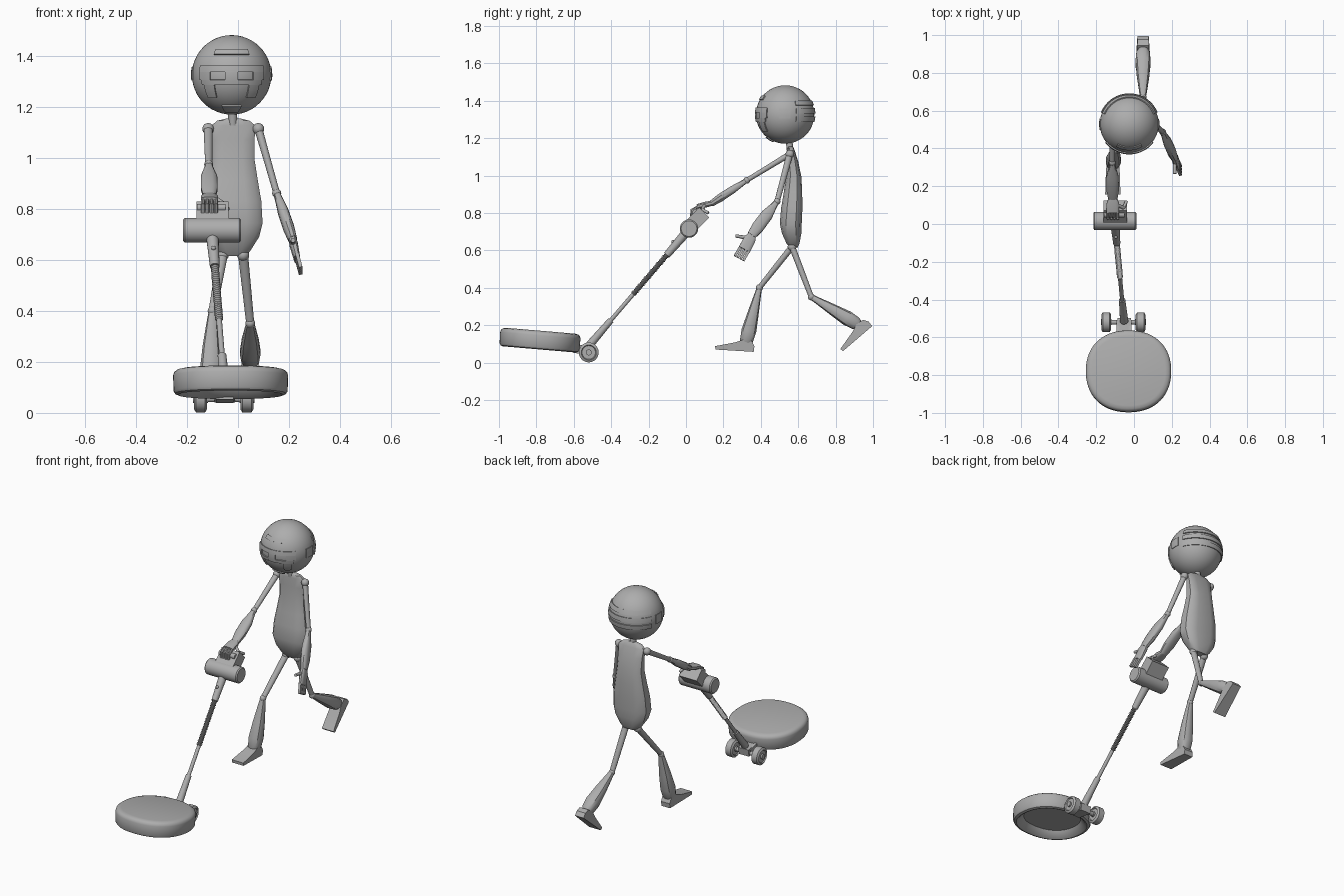
import bpy, bmesh, math
from mathutils import Vector as V

grey = bpy.data.materials.new("plain grey")
grey.diffuse_color = (0.42, 0.42, 0.42, 1)


def finish(name, bm, angle=35):
    bmesh.ops.recalc_face_normals(bm, faces=bm.faces)
    me = bpy.data.meshes.new(name)
    bm.to_mesh(me)
    bm.free()
    ob = bpy.data.objects.new(name, me)
    bpy.context.collection.objects.link(ob)
    me.materials.append(grey)
    bpy.ops.object.select_all(action='DESELECT')
    ob.select_set(True)
    bpy.context.view_layer.objects.active = ob
    bpy.ops.object.shade_smooth_by_angle(angle=math.radians(angle))
    return ob


def loft(name, p0, p1, rings, hint=(1, 0, 0), n=16, power=1.0):
    """Rings of (t, half_u, half_v, shift_v) along p0-p1; power < 1 is boxier."""
    p0, p1 = V(p0), V(p1)
    w = (p1 - p0).normalized()
    u = V(hint) - w * w.dot(V(hint))
    u.normalize()
    v = w.cross(u)
    bm = bmesh.new()
    loops = []
    for r in rings:
        c = p0.lerp(p1, r[0]) + v * (r[3] if len(r) > 3 else 0)
        loop = []
        for i in range(n):
            a = 2 * math.pi * (i + 0.5) / n
            x, y = math.cos(a), math.sin(a)
            x = math.copysign(abs(x) ** power, x)
            y = math.copysign(abs(y) ** power, y)
            loop.append(bm.verts.new(c + u * x * r[1] + v * y * r[2]))
        loops.append(loop)
    for a, b in zip(loops, loops[1:]):
        for i in range(n):
            bm.faces.new((a[i], a[(i + 1) % n], b[(i + 1) % n], b[i]))
    bm.faces.new(loops[0])
    bm.faces.new(loops[-1])
    return finish(name, bm)


def rod(name, p0, p1, r0, r1=None, n=16):
    r1 = r1 or r0
    return loft(name, p0, p1, [(0, r0, r0), (1, r1, r1)], (1, 0.3, 0.1), n)


def ball(name, c, r, seg=16):
    bm = bmesh.new()
    bmesh.ops.create_uvsphere(bm, u_segments=seg, v_segments=seg // 2, radius=r)
    bmesh.ops.translate(bm, vec=V(c), verts=bm.verts)
    return finish(name, bm)


def box(name, p0, p1, hu, hv, hint=(1, 0, 0)):
    s = math.sqrt(2)
    return loft(name, p0, p1, [(0, hu * s, hv * s), (1, hu * s, hv * s)], hint, 4)


# Head with raised mask plates
HEAD = V((-0.025, 0.53, 1.327))
ball("head", HEAD, 0.156, 48)


def plate(name, lon0, lon1, lat0, lat1, r=0.162):
    """Curved plate on the head; longitude 0 is the front."""
    bm = bmesh.new()
    n = max(2, int(abs(lon1 - lon0) / 6))
    m = max(2, int(abs(lat1 - lat0) / 6))

    def pt(i, j, rad):
        a = math.radians(lon0 + (lon1 - lon0) * i / n)
        b = math.radians(lat0 + (lat1 - lat0) * j / m)
        return HEAD + rad * V((math.sin(a) * math.cos(b), -math.cos(a) * math.cos(b), math.sin(b)))
    g = [[bm.verts.new(pt(i, j, r)) for j in range(m + 1)] for i in range(n + 1)]
    for i in range(n):
        for j in range(m):
            bm.faces.new((g[i][j], g[i + 1][j], g[i + 1][j + 1], g[i][j + 1]))
    ext = bmesh.ops.extrude_face_region(bm, geom=bm.faces[:])
    for q in [e for e in ext['geom'] if isinstance(e, bmesh.types.BMVert)]:
        q.co = HEAD + (q.co - HEAD).normalized() * 0.153
    return finish(name, bm)


plate("brow_band", -30, 30, 30, 39)
plate("mask_bridge", -9, 9, -14, 13)
plate("mask_top", -52, 52, 4, 13)
plate("mouth_guard", -22, 22, -66, -50)
for s, side in ((-1, "right"), (1, "left")):
    plate(side + "_mask_lower", s * 9, s * 48, -14, -7)
    plate(side + "_mask_edge", s * 32, s * 52, -7, 4)
    plate(side + "_cheek", s * 26, s * 44, -34, -14)
    plate(side + "_ear", s * 78, s * 100, -8, 12, 0.160)
for k, lat in enumerate((-14, 2, 18)):
    plate(f"back_band_{k}", 112, 248, lat, lat + 10)

# Torso and neck
loft("torso", (-0.018, 0.56, 0.615), (-0.018, 0.56, 1.155),
     [(0, 0.045, 0.022, 0.015), (0.04, 0.068, 0.035, 0.012), (0.14, 0.103, 0.053, 0.005),
      (0.24, 0.117, 0.060, 0.000), (0.40, 0.112, 0.058, 0.006), (0.55, 0.098, 0.050, 0.012),
      (0.70, 0.085, 0.042, 0.016), (0.85, 0.085, 0.031, 0.010), (0.95, 0.088, 0.021, 0.003),
      (0.985, 0.065, 0.017, 0), (1, 0.03, 0.012, 0)], n=12, power=0.62)
rod("neck", (-0.02, 0.557, 1.13), (-0.022, 0.55, 1.2), 0.018)

# Limb shapes: (t, half width, half depth)
UPPER = [(0, 0.018, 0.016), (0.5, 0.016, 0.014), (1, 0.014, 0.013)]
FOREARM = [(0, 0.014, 0.013), (0.12, 0.018, 0.015), (0.4, 0.033, 0.021), (0.75, 0.034, 0.022), (1, 0.025, 0.017)]
SHIN = [(0, 0.015, 0.015), (0.1, 0.02, 0.018), (0.45, 0.034, 0.031), (0.75, 0.041, 0.041),
        (0.93, 0.036, 0.036), (1, 0.026, 0.026)]

# Arms
ARMS = {"right": [(-0.117, 0.555, 1.115), (-0.115, 0.325, 0.975), (-0.112, 0.135, 0.85), (1, 0, 0)],
        "left": [(0.08, 0.555, 1.115), (0.152, 0.487, 0.862), (0.215, 0.35, 0.68), (0, 1, -0.6)]}
for side, (sh, el, wr, hint) in ARMS.items():
    ball(side + "_shoulder", sh, 0.023)
    loft(side + "_upper_arm", sh, el, UPPER, hint)
    ball(side + "_elbow", el, 0.018)
    loft(side + "_forearm", el, wr, FOREARM, hint, 12, 0.75)

# Left hand hanging open
loft("left_palm", (0.213, 0.354, 0.685), (0.232, 0.312, 0.605),
     [(0, 0.022, 0.014), (0.3, 0.032, 0.016), (1, 0.034, 0.012)], (0, 1, -0.6), 12, 0.6)
for k in range(4):
    o = V((0, 0.88, -0.47)) * (k - 1.5) * 0.017
    a = V((0.232, 0.314, 0.61)) + o
    box(f"left_finger_{k}", a, a + V((0.014, -0.03, -0.052)), 0.007, 0.007, (0, 1, -0.6))
rod("left_thumb_base", (0.218, 0.335, 0.665), (0.215, 0.30, 0.672), 0.010)
rod("left_thumb_tip", (0.215, 0.30, 0.672), (0.216, 0.265, 0.678), 0.009)

# Right hand gripping the handle
loft("right_palm", (-0.112, 0.14, 0.853), (-0.112, 0.06, 0.835),
     [(0, 0.022, 0.014), (0.4, 0.034, 0.016), (1, 0.034, 0.013)], (1, 0, 0), 12, 0.6)
for k in range(4):
    x = -0.112 + (k - 1.5) * 0.017
    rod(f"right_finger_{k}", (x, 0.065, 0.835), (x, 0.032, 0.815), 0.008, n=8)
    rod(f"right_fingertip_{k}", (x, 0.032, 0.82), (x, 0.03, 0.785), 0.008, n=8)
rod("right_thumb_base", (-0.085, 0.10, 0.84), (-0.055, 0.085, 0.82), 0.009)
rod("right_thumb_tip", (-0.055, 0.085, 0.82), (-0.04, 0.12, 0.80), 0.008)

# Legs
LEGS = {"right": [(-0.06, 0.567, 0.62), (-0.1, 0.392, 0.40), (-0.112, 0.318, 0.095)],
        "left": [(0.02, 0.567, 0.62), (0.048, 0.67, 0.352), (0.048, 0.925, 0.20)]}
for side, (hip, knee, ankle) in LEGS.items():
    ball(side + "_hip", hip, 0.024)
    loft(side + "_thigh", hip, knee, [(0, 0.02, 0.017), (0.5, 0.018, 0.016), (1, 0.016, 0.014)])
    ball(side + "_knee", knee, 0.019)
    loft(side + "_shin", knee, ankle, SHIN, n=12, power=0.8)


# Feet: side profile extruded across x, in local heel/toe and up directions
def foot(name, heel, toe_dir, up):
    bm = bmesh.new()
    prof = [(0, 0), (0.205, 0), (0.208, 0.018), (0.10, 0.045), (0.06, 0.062), (0.015, 0.058), (-0.002, 0.03)]
    sides = []
    for s in (-1, 1):
        sides.append([bm.verts.new(V(heel) + V(toe_dir) * a + V(up) * b + V((s * (0.030 + 0.07 * min(a, 0.15)), 0, 0)))
                      for a, b in prof])
    for f in sides:
        bm.faces.new(f)
    n = len(prof)
    for i in range(n):
        bm.faces.new((sides[0][i], sides[0][(i + 1) % n], sides[1][(i + 1) % n], sides[1][i]))
    return finish(name, bm)


foot("right_foot", (-0.112, 0.362, 0.058), (0, -0.998, 0.06), (0, 0.06, 0.998))
foot("left_foot", (0.048, 0.995, 0.195), (0, -0.76, -0.65), (0, -0.65, 0.76))

# Detector handle: cross cylinder, control box and grip
loft("handle_drum", (-0.215, 0.016, 0.717), (0.012, 0.016, 0.717),
     [(0, 0.042, 0.042), (0.03, 0.049, 0.049), (0.97, 0.049, 0.049), (1, 0.042, 0.042)], (0, 1, 0), 32)
box("control_box", (-0.1, 0.03, 0.735), (-0.1, 0.098, 0.803), 0.062, 0.038)
rod("grip", (-0.16, 0.05, 0.805), (-0.05, 0.05, 0.805), 0.016)

# Detector shaft with collars and a coiled middle
A, B = V((-0.101, 0.0, 0.695)), V((-0.052, -0.515, 0.095))


def along(t):
    return A.lerp(B, t)


rod("shaft", along(0), along(1), 0.011)
rod("upper_sleeve", along(0.02), along(0.2), 0.024, 0.019)
ball("sleeve_button", along(0.1) + V((0, -0.018, 0.012)), 0.009)
coil = []
for i in range(28):
    t = i / 28
    coil += [(t, 0.011, 0.011), (t + 0.016, 0.0165, 0.0165)]
loft("shaft_coil", along(0.2), along(0.55), coil + [(1, 0.011, 0.011)], n=12)
rod("lower_sleeve", along(0.78), along(1.0), 0.017, 0.022)

# Wheels and axle
rod("axle", (-0.15, -0.52, 0.055), (0.04, -0.52, 0.055), 0.013)
box("axle_block", (-0.052, -0.50, 0.06), (-0.052, -0.60, 0.075), 0.035, 0.022)
for x in (-0.085, -0.02):
    box("fork_arm", (x, -0.515, 0.06), (x, -0.60, 0.085), 0.008, 0.02)
for x in (-0.147, 0.035):
    loft("wheel", (x - 0.026, -0.52, 0.055), (x + 0.026, -0.52, 0.055),
         [(0.12, 0.022, 0.022), (0.12, 0.036, 0.036), (0, 0.04, 0.04), (0.15, 0.053, 0.053), (0.85, 0.053, 0.053),
          (1, 0.04, 0.04), (0.88, 0.036, 0.036), (0.88, 0.022, 0.022)], (0, 1, 0), 32)
    rod("wheel_hub", (x - 0.029, -0.52, 0.055), (x + 0.029, -0.52, 0.055), 0.016)

# Search disc: rounded top, chamfered hollow underside, tilted
tilt = V((0, 0.085, 1)).normalized()
low = V((-0.029, -0.785, 0.071))
loft("search_disc", low, low + tilt * 0.1,
     [(0.4, 0.165, 0.155), (0.35, 0.168, 0.158), (0.02, 0.198, 0.188), (0, 0.205, 0.195),
      (0.05, 0.218, 0.208), (0.15, 0.224, 0.214), (0.75, 0.226, 0.216), (0.88, 0.222, 0.212),
      (0.96, 0.212, 0.202), (1, 0.195, 0.185)], n=64, power=0.9)
